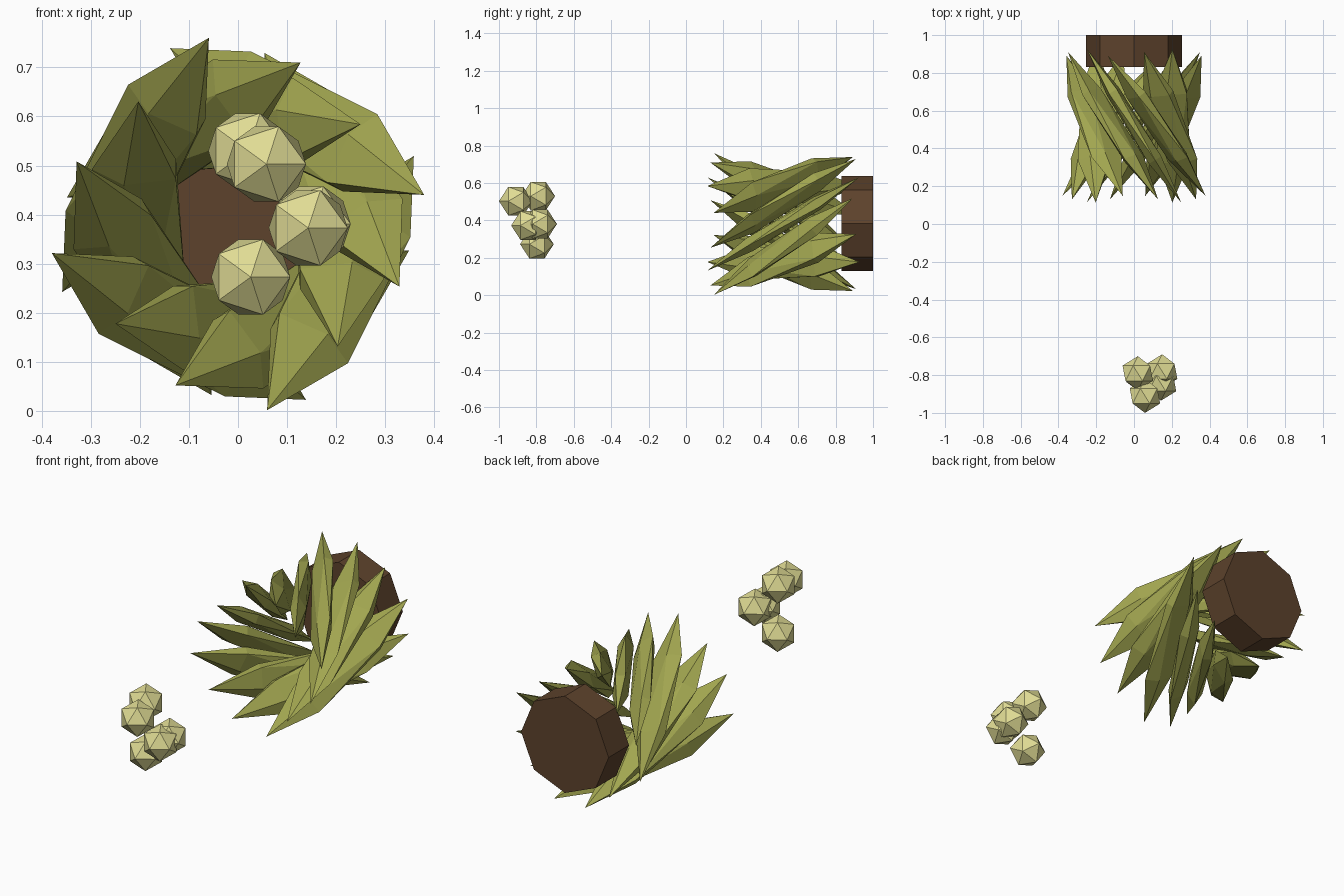
import bpy, math
from mathutils import Matrix, Vector

if "Cube" in bpy.data.objects:
    bpy.data.objects.remove(bpy.data.objects["Cube"])

ZC = 0.381          # height of the common axis, which runs along y


def material(name, rgb):
    m = bpy.data.materials.new(name)
    m.diffuse_color = (*rgb, 1)
    m.use_nodes = True
    m.node_tree.nodes["Principled BSDF"].inputs["Base Color"].default_value = m.diffuse_color
    return m


leaf_mat = material("leaf_green", (0.36, 0.38, 0.08))
fruit_mat = material("pale_yellow", (0.75, 0.72, 0.30))
base_mat = material("bark_brown", (0.11, 0.055, 0.025))


def finish(name, mat):
    ob = bpy.context.object
    ob.name = name
    ob.data.materials.append(mat)
    return ob


# Octagonal base disc at the back
bpy.ops.mesh.primitive_cylinder_add(vertices=8, radius=0.253, depth=0.168,
                                    location=(0, 0.916, ZC + 0.003),
                                    rotation=(math.pi / 2, 0, 0))
finish("base", base_mat)

# Twelve leaves: stretched icosahedra, slanted around the axis in a cycle of three
cycle = [(0.203, 0.551), (0.221, 0.614), (0.241, 0.677)]   # ring radius, slant
for i in range(12):
    radius, slant = cycle[i % 3]
    a = math.radians(30 * i)
    radial = Vector((math.cos(a), 0, math.sin(a)))
    tangent = Vector((-math.sin(a), 0, math.cos(a)))
    along = Vector((0, -1, 0)) * math.cos(slant) - tangent * math.sin(slant)
    side = along.cross(radial)
    rot = Matrix((radial, side, along)).transposed().to_4x4()
    bpy.ops.mesh.primitive_ico_sphere_add(subdivisions=1, radius=1)
    leaf = finish(f"leaf_{i + 1}", leaf_mat)
    leaf.matrix_world = (Matrix.Translation(radial * radius + Vector((0, 0.52, ZC)))
                         @ rot @ Matrix.Diagonal((0.106, 0.045, 0.477, 1)))

# Cluster of five round fruits in front
fruits = [(0.020, -0.790, 0.530), (0.058, -0.910, 0.503), (0.143, -0.845, 0.373),
          (0.149, -0.780, 0.381), (0.026, -0.797, 0.273)]
for i, loc in enumerate(fruits):
    bpy.ops.mesh.primitive_ico_sphere_add(subdivisions=1, radius=0.09, location=loc,
                                          rotation=(math.pi / 2, 0, 0))
    finish(f"fruit_{i + 1}", fruit_mat)
